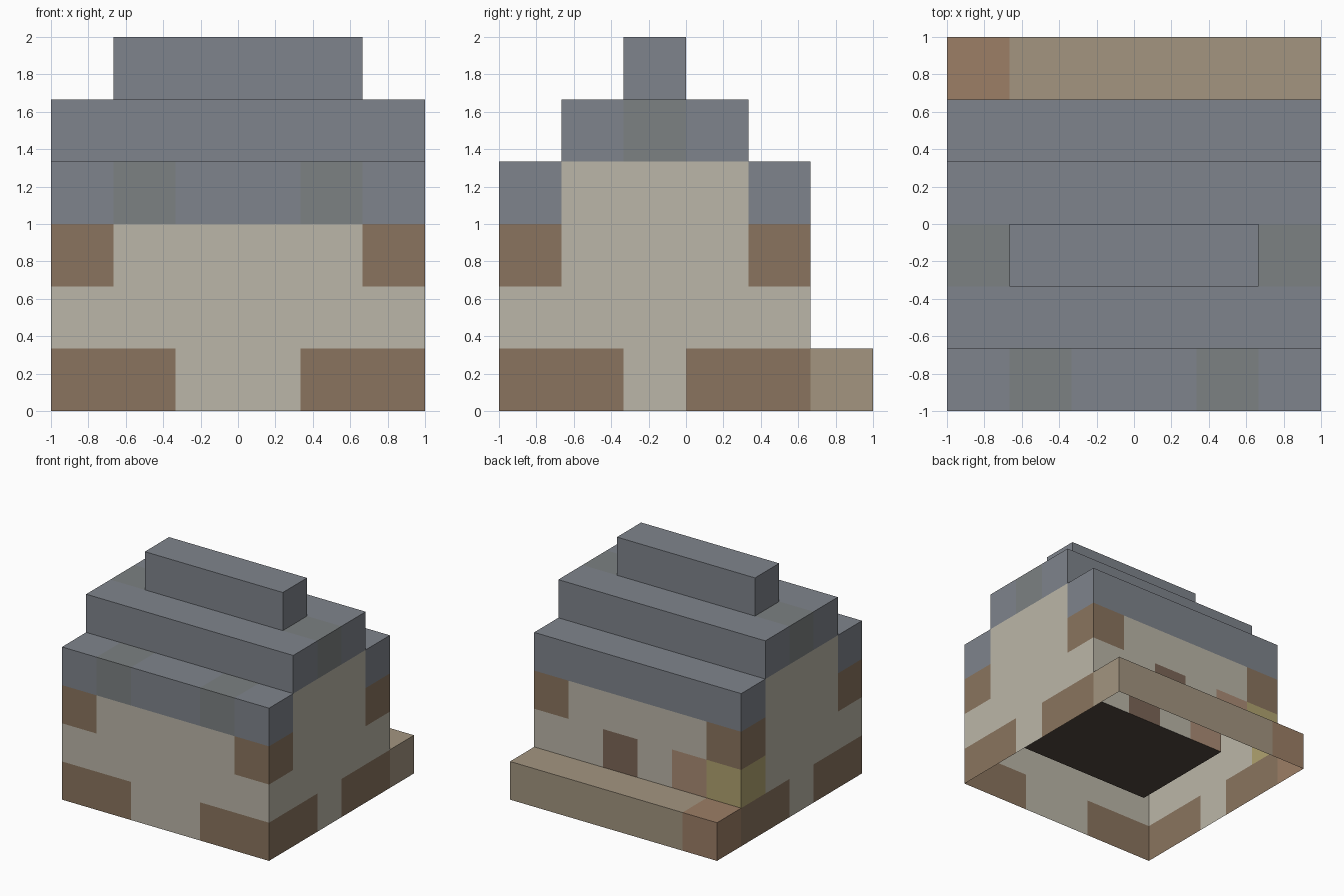
import bpy, bmesh
from mathutils import Vector

if "Cube" in bpy.data.objects:
    bpy.data.objects.remove(bpy.data.objects["Cube"])

S = 1 / 3                       # block size on a 6 x 6 x 6 grid
cells = {}                      # (i, j, k) -> part name


def fill(part, xs, ys, zs):
    for i in xs:
        for j in ys:
            for k in zs:
                cells[i, j, k] = part


X, Y = range(6), range(5)

# House shell: full block, then hollow room inside
fill("walls", X, Y, range(4))
fill("floor", range(1, 5), range(1, 4), [0])
for i in range(1, 5):
    for j in range(1, 4):
        for k in range(1, 4):
            del cells[i, j, k]

# Timber footings and corner posts
for xs in ([0, 1], [4, 5]):
    fill("timber", xs, [0, 4], [0])
fill("timber", [0, 5], [1, 3], [0])
fill("timber", [0, 5], [0, 4], [2])

# Stepped roof and ridge
fill("roof", X, [0, 4], [3])
fill("roof", X, [1, 2, 3], [4])
fill("roof_ridge", range(1, 5), [2], [5])
fill("roof_accent", [1, 4], [0], [3])
fill("roof_accent", [0, 5], [2], [4])

# Back porch, door and small details on the back wall
fill("porch", range(1, 6), [5], [0])
fill("porch_end", [0], [5], [0])
fill("door", [3], [4], [1])
fill("wood_panel", [1], [4], [1])
fill("corner_lamp", [0], [4], [1])

colours = {
    "walls": (187, 182, 168), "timber": (138, 116, 94),
    "floor": (82, 72, 64), "roof": (127, 132, 140),
    "roof_ridge": (127, 132, 140), "roof_accent": (124, 129, 130),
    "porch": (163, 149, 128), "porch_end": (156, 126, 102),
    "door": (124, 102, 86), "wood_panel": (170, 140, 117),
    "corner_lamp": (176, 163, 112),
}


def linear(c):
    c /= 255
    return c / 12.92 if c <= 0.04045 else ((c + 0.055) / 1.055) ** 2.4


def build(part, rgb):
    """Mesh only the exposed block faces; the underside on the ground stays open."""
    bm = bmesh.new()
    for (i, j, k), name in cells.items():
        if name != part:
            continue
        centre = Vector((i - 2.5, j - 2.5, k + 0.5)) * S
        for axis in range(3):
            for sign in (-1, 1):
                n = [0, 0, 0]
                n[axis] = sign
                if (i + n[0], j + n[1], k + n[2]) in cells or k + n[2] < 0:
                    continue
                n = Vector(n)
                u = Vector((n.y, n.z, n.x))
                v = n.cross(u)
                corners = [n + u + v, n - u + v, n - u - v, n + u - v]
                bm.faces.new([bm.verts.new(centre + c * S / 2) for c in corners])
    bmesh.ops.remove_doubles(bm, verts=bm.verts, dist=1e-4)
    me = bpy.data.meshes.new(part)
    bm.to_mesh(me)
    bm.free()
    mat = bpy.data.materials.new(part)
    mat.diffuse_color = (*[linear(c) for c in rgb], 1)
    mat.use_nodes = True
    mat.node_tree.nodes["Principled BSDF"].inputs["Base Color"].default_value = mat.diffuse_color
    me.materials.append(mat)
    bpy.context.collection.objects.link(bpy.data.objects.new(part, me))


for part, rgb in colours.items():
    build(part, rgb)
